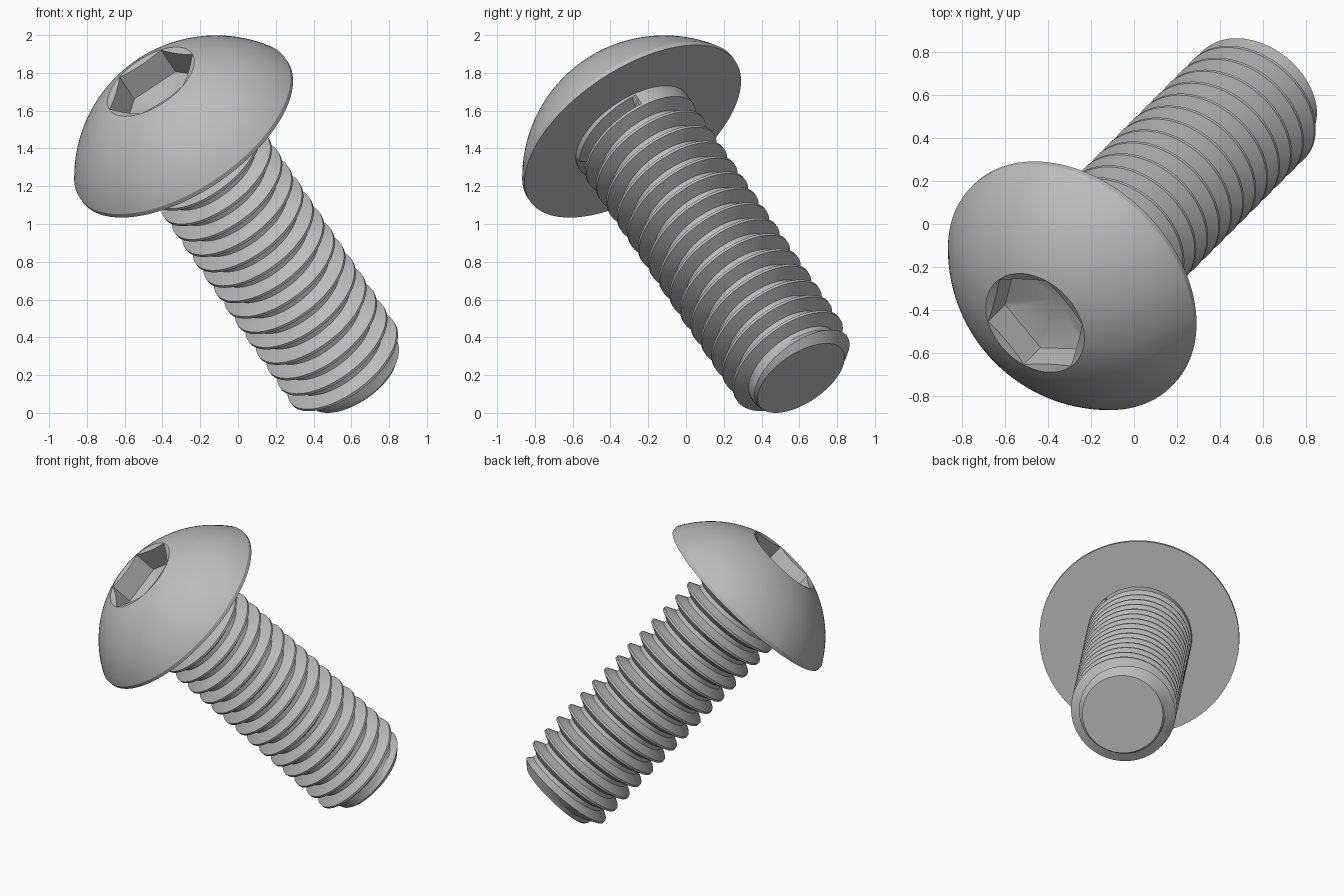
import bpy, bmesh
from math import pi, sin, cos, sqrt, atan2, radians
from mathutils import Matrix, Vector

cube = bpy.data.objects.get("Cube")
if cube:
    bpy.data.objects.remove(cube, do_unlink=True)

steel = bpy.data.materials.new("grey_steel")
steel.use_nodes = True
grey = (0.5, 0.5, 0.5, 1)
steel.diffuse_color = grey
steel.node_tree.nodes["Principled BSDF"].inputs["Base Color"].default_value = grey

SIDES = 96            # divisible by six so the hex corners land on vertices
LENGTH = 1.815        # tip to underside of head
TURNS = 16
PITCH = LENGTH / TURNS
MAJOR, MINOR, TIP = 0.347, 0.278, 0.265
COLLAR = 0.04         # unthreaded band under the head
HEAD_R, RIM_H, HEAD_H = 0.658, 0.025, 0.365
SOCKET_R, HEX_APOTHEM = 0.264, 0.227
HEX_TURN = 4 * pi / SIDES

# Frame of the tilted screw: local z runs from the tip to the head
TILT = radians(43.95)
s, c, d = sin(TILT), cos(TILT), sqrt(0.5)
FRAME = Matrix(((d, c * d, -s * d, 0.609),
                (-d, c * d, -s * d, 0.609),
                (0, s, c, 0.184),
                (0, 0, 0, 1)))


def polar(r, a, h):
    return Vector((r * cos(a), r * sin(a), h))


def hex_radius(a):
    return HEX_APOTHEM / cos((a + HEX_TURN) % (pi / 3) - pi / 6)


def circle(r, h):
    return lambda a: polar(r, a, h)


def lathe(bm, rings, start=None, end=None):
    """Skin rings given as functions of angle; optional centre points close the ends."""
    loops = [[bm.verts.new(f(2 * pi * k / SIDES)) for k in range(SIDES)] for f in rings]
    for k in range(SIDES):
        n = (k + 1) % SIDES
        for a, b in zip(loops, loops[1:]):
            bm.faces.new((a[k], a[n], b[n], b[k]))
    for h, loop, flip in ((start, loops[0], True), (end, loops[-1], False)):
        if h is not None:
            mid = bm.verts.new((0, 0, h))
            for k in range(SIDES):
                n = (k + 1) % SIDES
                bm.faces.new((mid, loop[n], loop[k]) if flip else (mid, loop[k], loop[n]))


def finish(bm, name):
    bmesh.ops.remove_doubles(bm, verts=bm.verts[:], dist=1e-5)
    bmesh.ops.dissolve_degenerate(bm, edges=bm.edges[:], dist=1e-5)
    mesh = bpy.data.meshes.new(name)
    bm.to_mesh(mesh)
    bm.free()
    mesh.materials.append(steel)
    obj = bpy.data.objects.new(name, mesh)
    obj.matrix_world = FRAME
    bpy.context.collection.objects.link(obj)
    return obj


# Domed head: flat underside, thin rim, spherical dome, hex socket with conical floor
bm = bmesh.new()
centre = (SOCKET_R**2 + HEAD_H**2 - HEAD_R**2 - RIM_H**2) / (2 * (HEAD_H - RIM_H))
dome_r = sqrt(HEAD_R**2 + (RIM_H - centre)**2)
a0 = atan2(RIM_H - centre, HEAD_R)
a1 = atan2(HEAD_H - centre, SOCKET_R)
rings = [circle(HEAD_R, LENGTH)]
for i in range(17):
    t = a0 + (a1 - a0) * i / 16
    rings.append(circle(dome_r * cos(t), LENGTH + centre + dome_r * sin(t)))
top = LENGTH + HEAD_H
rings.append(lambda a: polar(hex_radius(a), a, top - 0.3 * (SOCKET_R - hex_radius(a))))
rings.append(lambda a: polar(hex_radius(a), a, top - 0.16))
lathe(bm, rings, start=LENGTH, end=top - 0.23)
head = finish(bm, "button_head")

# Threaded shank: one right-handed helical strip, trimmed by the tip chamfer
bm = bmesh.new()
profile = ((0, MINOR), (0.25, MINOR), (0.56, MAJOR), (0.69, MAJOR))
rows = []
for k in range(SIDES * (TURNS + 2) + 1):
    row = []
    for offset, r in profile:
        h = PITCH * (k / SIDES - 1.5 + offset)
        h = min(max(h, 0), LENGTH + 0.005)
        if h > LENGTH - COLLAR:
            r = MAJOR
        r = TIP if h == 0 else min(r, TIP + h)
        row.append(bm.verts.new(polar(r, 2 * pi * k / SIDES, h)))
    rows.append(row)
for k in range(len(rows) - 1):
    a, b = rows[k], rows[k + 1]
    for i in range(3):
        bm.faces.new((a[i], b[i], b[i + 1], a[i + 1]))
    if k + 1 + SIDES < len(rows):
        bm.faces.new((a[3], b[3], rows[k + 1 + SIDES][0], rows[k + SIDES][0]))
shank = finish(bm, "threaded_shank")

# Flat end of the shank
bm = bmesh.new()
lathe(bm, [circle(TIP, 0)], start=0)
tip = finish(bm, "shank_tip")

# Smooth shading with crisp thread, rim and socket edges
bpy.ops.object.select_all(action='DESELECT')
for part in (head, shank, tip):
    part.select_set(True)
bpy.context.view_layer.objects.active = head
bpy.ops.object.shade_smooth_by_angle(angle=radians(28))
